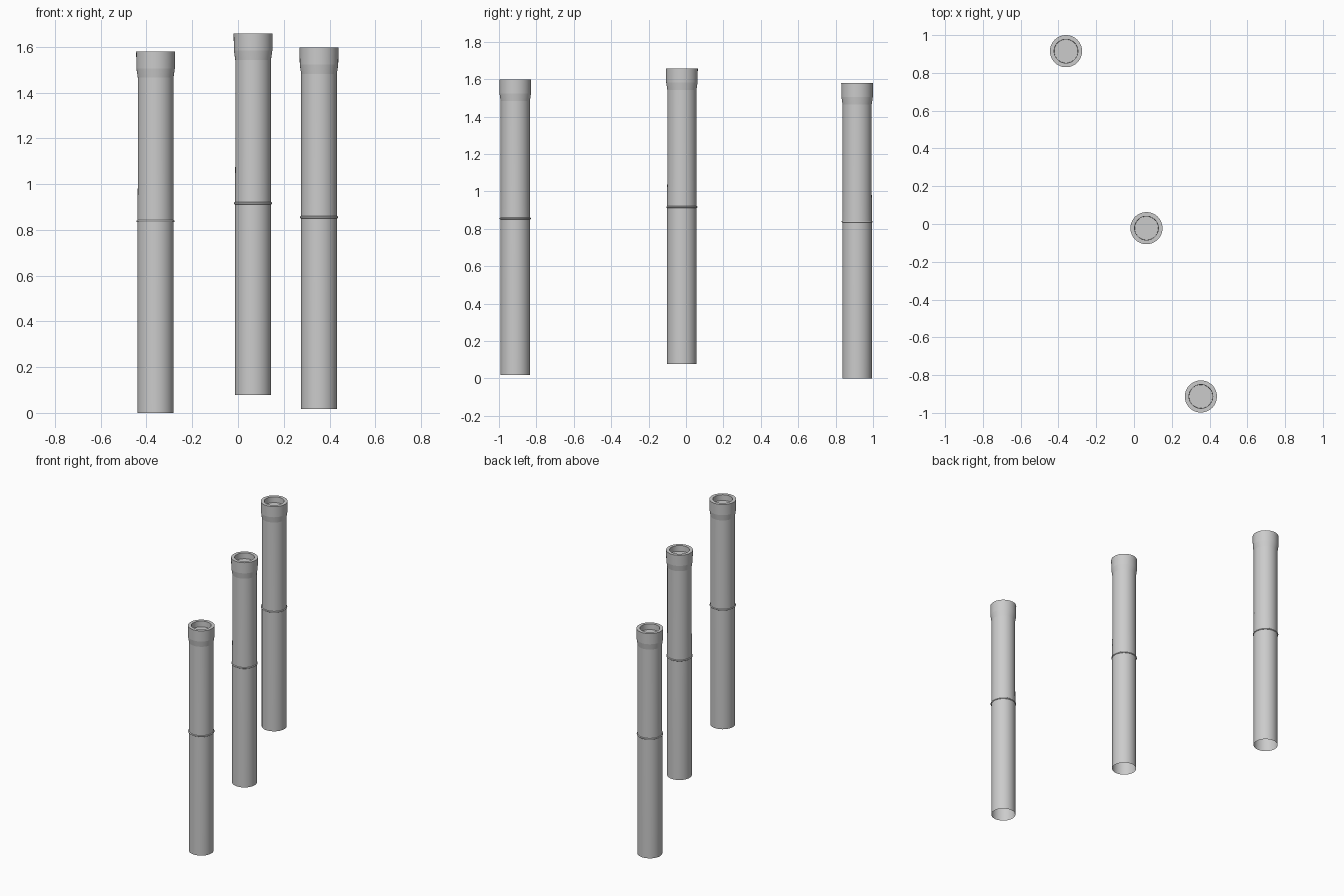
import bpy
import bmesh
import math
from mathutils import Vector

cube = bpy.data.objects.get("Cube")
if cube:
    bpy.data.objects.remove(cube, do_unlink=True)

stone = bpy.data.materials.new("light grey stone")
stone.use_nodes = True
GREY = (0.6, 0.6, 0.6, 1)
stone.diffuse_color = GREY
stone.node_tree.nodes["Principled BSDF"].inputs["Base Color"].default_value = GREY

SIDES = 64


def lathe(name, profile, location, sharp_degrees, closed=False):
    """Revolve a (radius, height) profile around the vertical axis."""
    bm = bmesh.new()
    verts = [bm.verts.new((r, 0, z)) for r, z in profile]
    ends = verts[1:] + verts[:1] if closed else verts[1:]
    edges = [bm.edges.new(pair) for pair in zip(verts, ends)]
    bmesh.ops.spin(bm, geom=verts + edges, cent=(0, 0, 0), axis=(0, 0, 1),
                   angle=math.tau, steps=SIDES, use_duplicate=False)
    bmesh.ops.remove_doubles(bm, verts=bm.verts, dist=0.0001)
    bmesh.ops.recalc_face_normals(bm, faces=bm.faces)
    mesh = bpy.data.meshes.new(name)
    bm.to_mesh(mesh)
    bm.free()
    mesh.shade_smooth()
    mesh.set_sharp_from_angle(angle=math.radians(sharp_degrees))
    mesh.materials.append(stone)
    obj = bpy.data.objects.new(name, mesh)
    obj.location = location
    bpy.context.collection.objects.link(obj)
    return obj


# Open-bottomed shaft, flared collar and recessed top
column_profile = [
    (0.079, 0), (0.079, 0.835), (0.078, 1.0), (0.078, 1.465),
    (0.084, 1.505), (0.085, 1.58), (0.063, 1.58), (0.062, 1.54), (0, 1.54),
]

# Rounded cross-section of the band around the middle
band_profile = [
    (0.0785 + 0.005 * math.cos(i * math.tau / 10),
     0.005 * math.sin(i * math.tau / 10)) for i in range(10)
]

bases = {
    "back": Vector((-0.36, 0.915, 0)),
    "middle": Vector((0.066, -0.022, 0.078)),
    "front": Vector((0.354, -0.913, 0.017)),
}
for place, base in bases.items():
    lathe(place + "_column", column_profile, base, 7)
    lathe(place + "_band", band_profile, base + Vector((0, 0, 0.838)), 60, closed=True)
